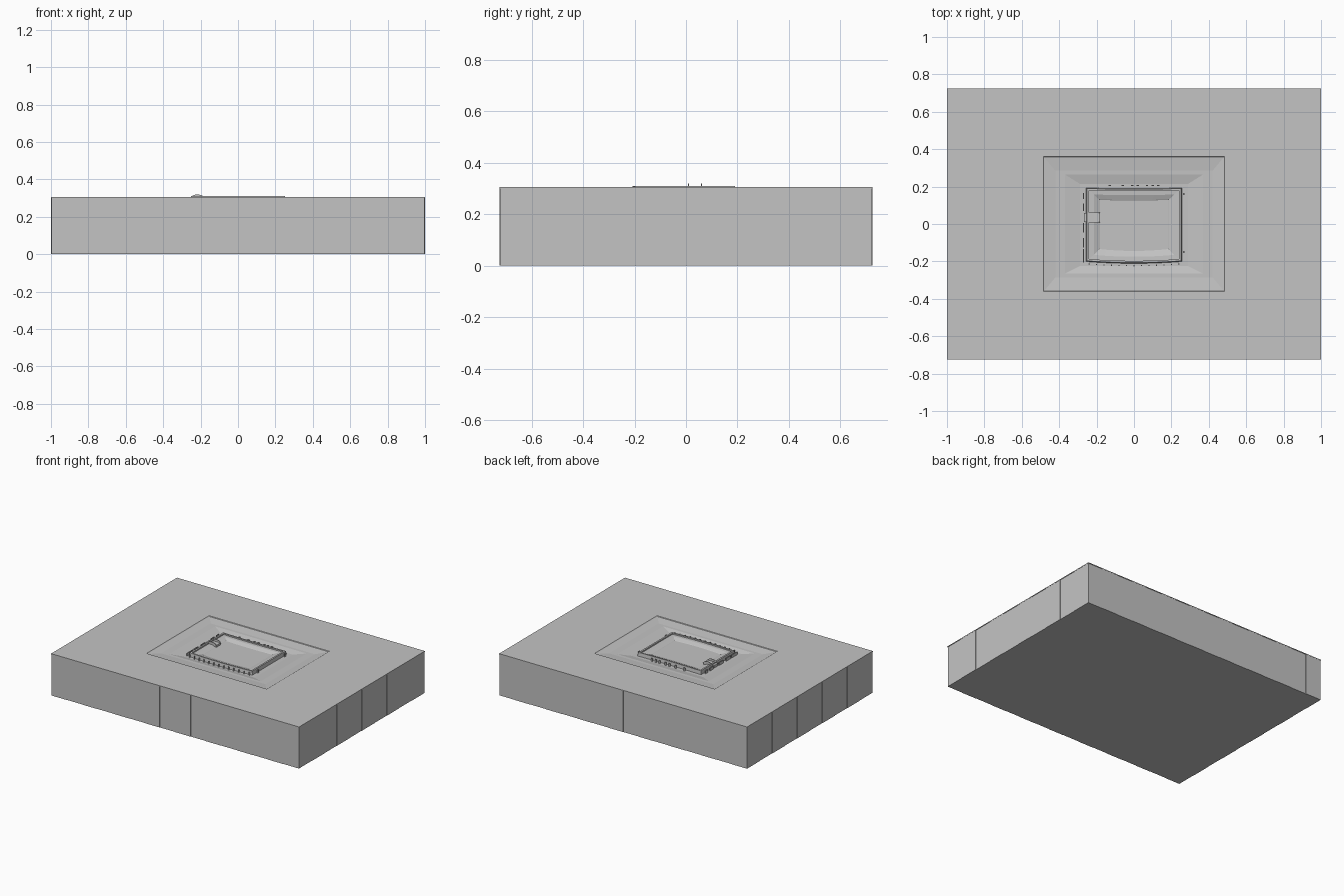
import bpy, bmesh
from mathutils import Matrix, Vector

cube = bpy.data.objects.get("Cube")
if cube:
    bpy.data.objects.remove(cube, do_unlink=True)

grey = bpy.data.materials.new("stone grey")
grey.use_nodes = True
tone = (0.55, 0.55, 0.55, 1)
grey.diffuse_color = tone
grey.node_tree.nodes["Principled BSDF"].inputs["Base Color"].default_value = tone


def finish(name, bm):
    bmesh.ops.recalc_face_normals(bm, faces=bm.faces)
    mesh = bpy.data.meshes.new(name)
    bm.to_mesh(mesh)
    bm.free()
    mesh.materials.append(grey)
    obj = bpy.data.objects.new(name, mesh)
    bpy.context.collection.objects.link(obj)
    return obj


def outline(hx, front, back, z, bow, steps=8):
    """Rectangle whose front edge bulges outward and back edge dips slightly."""
    pts = []
    for i in range(steps + 1):
        t = 2 * i / steps - 1
        pts.append((hx * t, -front - bow * (1 - t * t), z))
    for i in range(steps + 1):
        t = 1 - 2 * i / steps
        pts.append((hx * t, back - bow * 0.4 * (1 - t * t), z))
    return pts


def loft(name, rings, bow=0.0):
    """Skin nested outlines from first to last and cap both ends."""
    bm = bmesh.new()
    loops = [[bm.verts.new(p) for p in outline(*r, bow)] for r in rings]
    for a, b in zip(loops, loops[1:]):
        for i in range(len(a)):
            j = (i + 1) % len(a)
            bm.faces.new((a[i], a[j], b[j], b[i]))
    bm.faces.new(loops[0][::-1])
    bm.faces.new(loops[-1])
    return finish(name, bm)


def boxes(name, items):
    """One object made of boxes, each given by centre and size."""
    bm = bmesh.new()
    for centre, size in items:
        m = Matrix.Translation(Vector(centre)) @ Matrix.Diagonal((*size, 1))
        bmesh.ops.create_cube(bm, size=1, matrix=m)
    return finish(name, bm)


# Ground block with a thin top lip and a shallow stepped hollow
loft("ground_block", [
    (0.997, 0.722, 0.722, 0),
    (0.997, 0.722, 0.722, 0.3),
    (1, 0.725, 0.725, 0.3),
    (1, 0.725, 0.725, 0.305),
    (0.485, 0.36, 0.36, 0.305),
    (0.48, 0.357, 0.357, 0.301),
    (0.42, 0.285, 0.285, 0.294),
    (0.37, 0.265, 0.265, 0.294),
    (0.29, 0.225, 0.215, 0.284),
])

# Alternate side panels stand slightly proud
panels = []
for side in (-1, 1):
    for i in range(0, 16, 2):
        x = -1 + (i + 0.5) / 8
        panels.append(((x * 0.997, side * 0.7225, 0.15), (0.125, 0.003, 0.3)))
    for i in range(1, 10, 2):
        y = -0.722 + (i + 0.5) * 0.1444
        panels.append(((side * 0.9975, y, 0.15), (0.003, 0.144, 0.3)))
boxes("side_panels", panels)

# Enclosure: outer wall, sloped inner bank and raised floor
loft("enclosure_wall", [
    (0.258, 0.202, 0.194, 0.275),
    (0.252, 0.197, 0.19, 0.31),
    (0.24, 0.187, 0.18, 0.31),
    (0.24, 0.187, 0.18, 0.301),
    (0.215, 0.165, 0.158, 0.3),
    (0.188, 0.137, 0.132, 0.29),
    (0.185, 0.134, 0.129, 0.288),
], bow=0.01)

# Gate passage: two thin side walls with rounded tops
bm = bmesh.new()
for y in (0.01, 0.06):
    disc = bmesh.ops.create_cone(
        bm, cap_ends=True, segments=20, radius1=0.035, radius2=0.035, depth=0.004,
        matrix=Matrix.Translation((-0.217, y, 0.3)) @ Matrix.Rotation(1.5708, 4, 'X'))
    for v in disc["verts"]:
        v.co.z = 0.3 + (v.co.z - 0.3) * 0.55
finish("gate_side_walls", bm)
boxes("gate_floor", [((-0.225, 0.035, 0.293), (0.085, 0.046, 0.02))])

# Small posts around the wall
posts = []
for i in range(13):
    t = i / 6 - 1
    posts.append(((0.24 * t, -0.213 - 0.01 * (1 - t * t), 0.291), (0.007, 0.006, 0.028)))
for x in (-0.13, -0.06, -0.01, 0.02, 0.07, 0.1, 0.13):
    posts.append(((x, 0.205, 0.291), (0.012, 0.006, 0.028)))
for y in (-0.15, 0.16):
    posts.append(((0.266, y, 0.291), (0.006, 0.012, 0.028)))
boxes("wall_posts", posts)

# Low rail sections beside the gate
rails = [((-0.27, y, 0.291), (0.005, length, 0.028))
         for y, length in ((-0.17, 0.07), (-0.1, 0.05), (-0.02, 0.05), (0.09, 0.04), (0.15, 0.03))]
boxes("gate_side_rails", rails)
